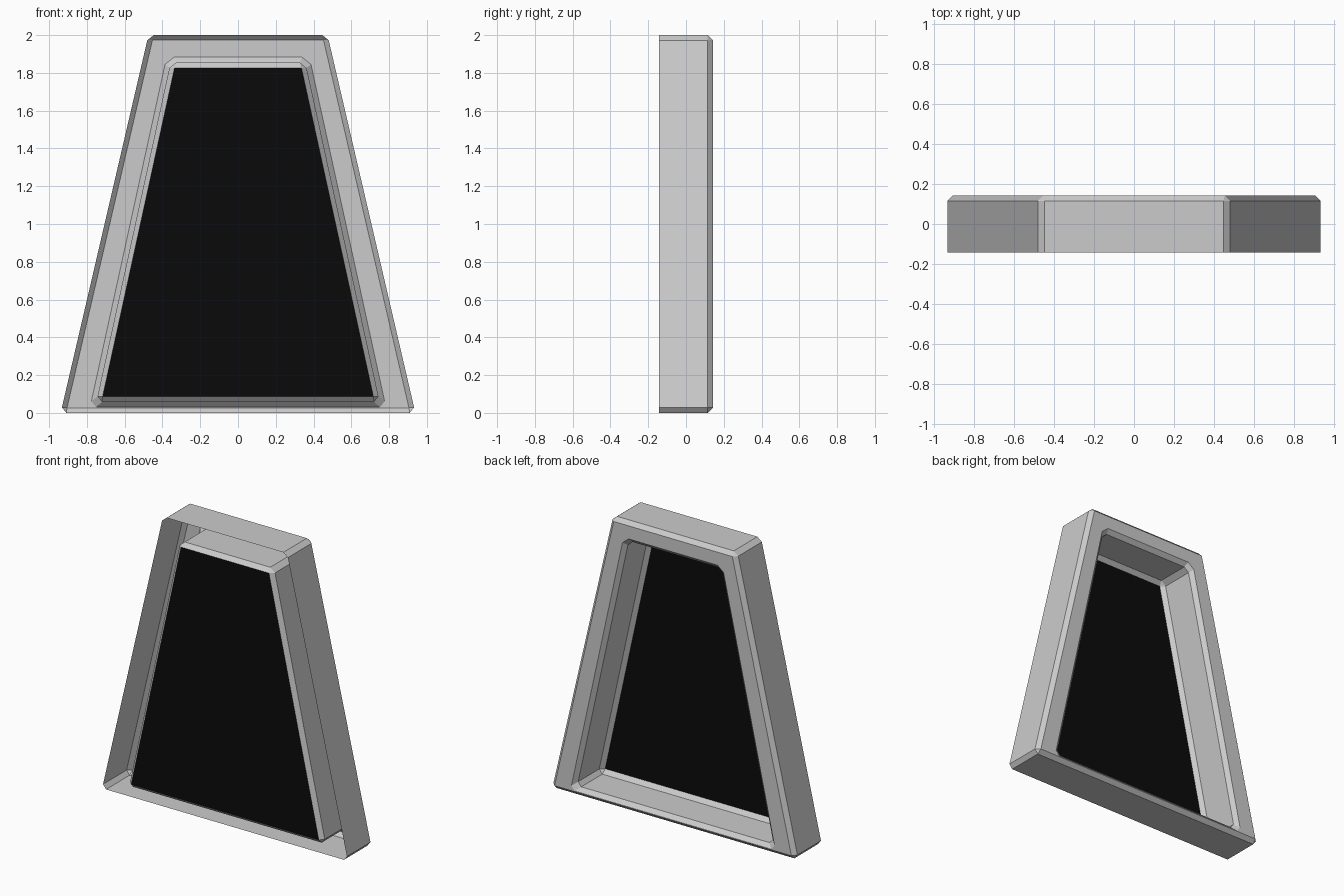
import bpy, bmesh
from mathutils import Vector

if "Cube" in bpy.data.objects:
    bpy.data.objects.remove(bpy.data.objects["Cube"])

Y = 0.142      # half depth
B = 0.027      # bevel size


def trapezoid(y, z0, z1, x0, x1, cut0=0.0, cut1=0.0):
    """Eight-point trapezoid in the plane y; corners cut off (cut 0 = sharp)."""
    corners = [Vector(c) for c in ((-x0, y, z0), (x0, y, z0), (x1, y, z1), (-x1, y, z1))]
    pts = []
    for i, c in enumerate(corners):
        cut = cut0 if i < 2 else cut1
        for other in (corners[i - 1], corners[(i + 1) % 4]):
            pts.append(c + (other - c).normalized() * cut)
    return pts


def build(name, loops, fill=False):
    """Skin consecutive loops with quads; sharp corners collapse to triangles."""
    bm = bmesh.new()
    rings = [[bm.verts.new(p) for p in loop] for loop in loops]
    for a, b in zip(rings, rings[1:]):
        for i in range(8):
            j = (i + 1) % 8
            bm.faces.new((a[i], b[i], b[j], a[j]))
    if fill:
        bm.faces.new(rings[-1][::-1])
    bmesh.ops.remove_doubles(bm, verts=bm.verts[:], dist=1e-4)
    mesh = bpy.data.meshes.new(name)
    bm.to_mesh(mesh)
    bm.free()
    obj = bpy.data.objects.new(name, mesh)
    bpy.context.collection.objects.link(obj)
    return obj


pane_loop = trapezoid(-Y, 0.086, 1.827, 0.717, 0.336)

# Frame shell: outer wall, back bevel, back ring, flared opening, inner wall, front bevel
build("window_frame", [
    trapezoid(-Y, 0.0, 2.0, 0.939, 0.474, 0.03, 0.028),
    trapezoid(Y - B, 0.0, 2.0, 0.939, 0.474, 0.03, 0.028),
    trapezoid(Y, B, 2.0 - B, 0.905, 0.453),
    trapezoid(Y, 0.031, 1.883, 0.783, 0.378, 0.031, 0.039),
    trapezoid(Y - B, 0.058, 1.855, 0.750, 0.357, 0.03, 0.03),
    trapezoid(-Y + B, 0.058, 1.855, 0.750, 0.357, 0.03, 0.03),
    pane_loop,
])

# Dark pane closing the inner wall at the front
pane = build("window_pane", [pane_loop], fill=True)
black = bpy.data.materials.new("black_glass")
black.diffuse_color = (0.003, 0.003, 0.003, 1.0)
black.use_nodes = True
black.node_tree.nodes["Principled BSDF"].inputs["Base Color"].default_value = black.diffuse_color
pane.data.materials.append(black)
